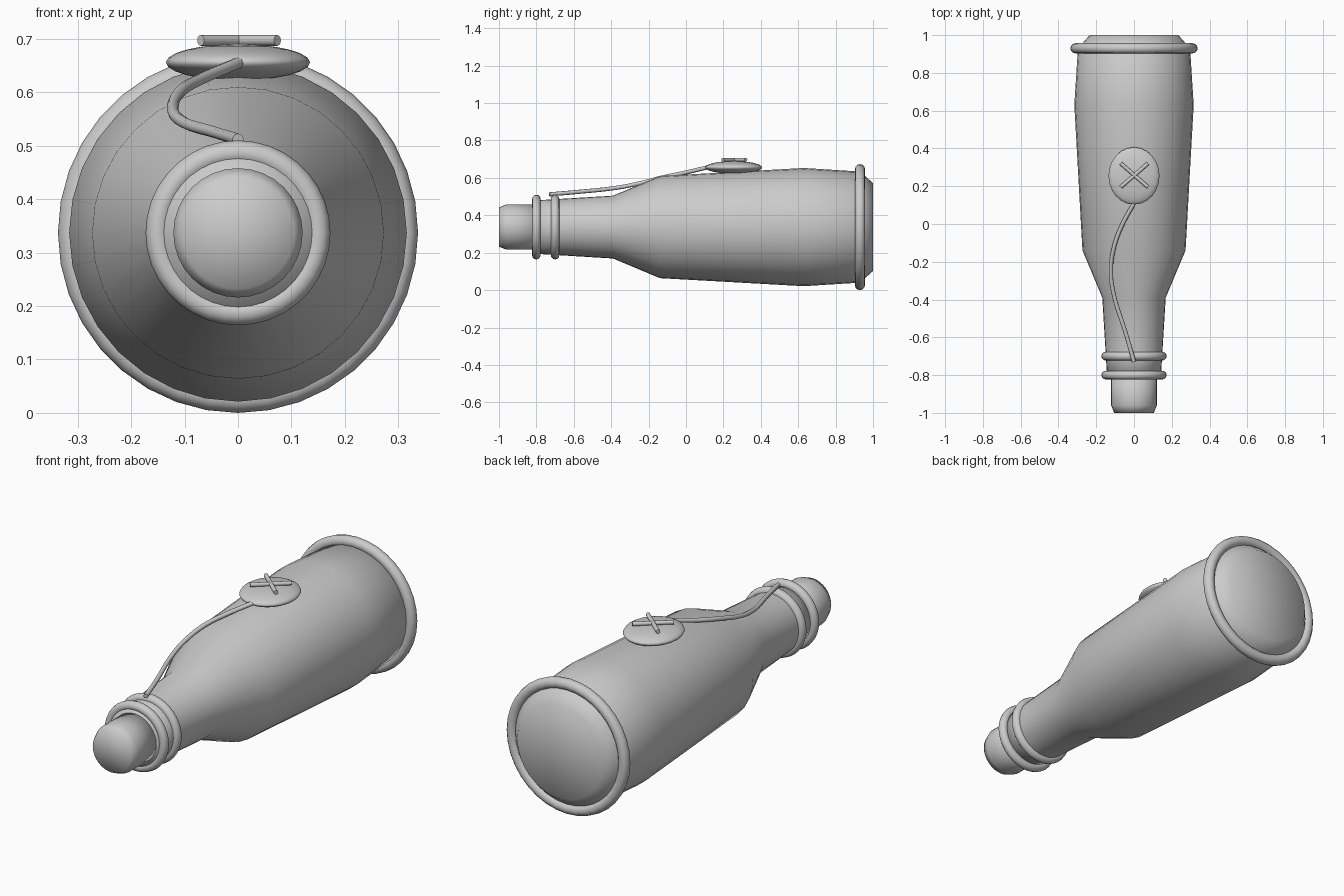
import bpy
import bmesh
from math import pi, cos, sin, radians
from mathutils import Vector

cube = bpy.data.objects.get("Cube")
if cube:
    bpy.data.objects.remove(cube, do_unlink=True)

AXIS_Z = 0.337
grey = bpy.data.materials.new("plain grey")
grey.use_nodes = True
grey.diffuse_color = (0.6, 0.6, 0.6, 1)
grey.node_tree.nodes["Principled BSDF"].inputs["Base Color"].default_value = grey.diffuse_color


def finish(obj, name):
    obj.name = name
    obj.data.materials.append(grey)
    if obj.type == "MESH":
        obj.data.shade_smooth()
    return obj


def lathe(name, profile, sides=32):
    """Turn (y, radius) points around the bottle's long axis, fanned shut at both ends."""
    bm = bmesh.new()
    rings = [[bm.verts.new((r * cos(2 * pi * i / sides), y, AXIS_Z + r * sin(2 * pi * i / sides)))
              for i in range(sides)] for y, r in profile]
    for a, b in zip(rings, rings[1:]):
        for i in range(sides):
            j = (i + 1) % sides
            bm.faces.new((a[i], a[j], b[j], b[i]))
    for ring, (y, r) in ((rings[0], profile[0]), (rings[-1], profile[-1])):
        tip = bm.verts.new((0, y, AXIS_Z))
        for i in range(sides):
            bm.faces.new((ring[i], ring[(i + 1) % sides], tip))
    bmesh.ops.recalc_face_normals(bm, faces=bm.faces)
    mesh = bpy.data.meshes.new(name)
    bm.to_mesh(mesh)
    bm.free()
    obj = bpy.data.objects.new(name, mesh)
    bpy.context.collection.objects.link(obj)
    return finish(obj, name)


def band(name, y, major, minor):
    bpy.ops.mesh.primitive_torus_add(location=(0, y, AXIS_Z), rotation=(pi / 2, 0, 0),
                                     major_radius=major, minor_radius=minor,
                                     major_segments=36, minor_segments=12)
    return finish(bpy.context.object, name)


# Bottle and cork
lathe("bottle_body", [(-0.82, 0.142), (-0.70, 0.149), (-0.39, 0.168), (-0.14, 0.273),
                      (0.63, 0.316), (0.93, 0.297), (1.0, 0.235)])
lathe("cork", [(-0.78, 0.121), (-0.96, 0.121), (-1.0, 0.105)])

# Raised bands around the neck and base
band("neck_band_front", -0.80, 0.150, 0.023)
band("neck_band_back", -0.70, 0.150, 0.023)
band("base_band", 0.93, 0.310, 0.027)

# Flattened seal resting on the body
bpy.ops.mesh.primitive_uv_sphere_add(segments=24, ring_count=12, radius=1, location=(0, 0.255, 0.656))
seal = finish(bpy.context.object, "seal")
seal.scale = (0.135, 0.152, 0.034)

# Crossed bars on the seal
for side, name in ((1, "cross_bar_left"), (-1, "cross_bar_right")):
    bpy.ops.mesh.primitive_cylinder_add(vertices=12, radius=0.01, depth=0.19,
                                        location=(0.002, 0.258, 0.697),
                                        rotation=(0, pi / 2, side * radians(41)))
    bar = finish(bpy.context.object, name)
    bar.data.shade_smooth()
    bpy.ops.object.shade_smooth_by_angle(angle=radians(40))

# Cord running from the neck to the seal
curve = bpy.data.curves.new("cord", "CURVE")
curve.dimensions = "3D"
curve.bevel_depth = 0.011
curve.bevel_resolution = 2
curve.use_fill_caps = True
curve.resolution_u = 6
path = [(0, -0.73, 0.512), (-0.04, -0.59, 0.524), (-0.11, -0.36, 0.549), (-0.122, -0.24, 0.573),
        (-0.105, -0.12, 0.604), (-0.065, -0.01, 0.627), (0, 0.11, 0.655)]
spline = curve.splines.new("BEZIER")
spline.bezier_points.add(len(path) - 1)
for point, co in zip(spline.bezier_points, path):
    point.co = Vector(co)
    point.handle_left_type = point.handle_right_type = "AUTO"
cord = bpy.data.objects.new("cord", curve)
bpy.context.collection.objects.link(cord)
finish(cord, "cord")
